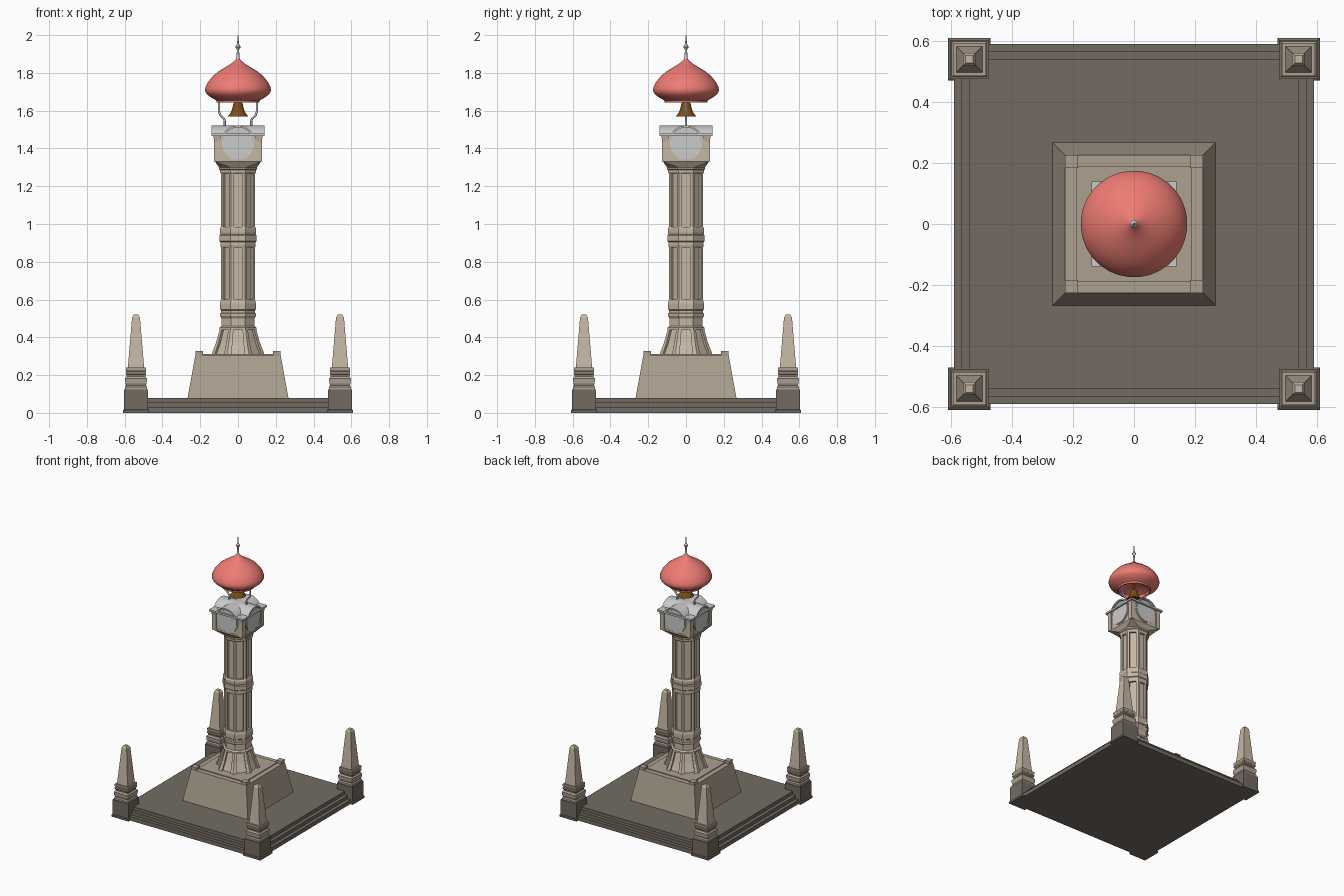
import bpy, bmesh
from math import pi, cos, sin, asin
from mathutils import Vector, Matrix

if "Cube" in bpy.data.objects:
    bpy.data.objects.remove(bpy.data.objects["Cube"])


def material(name, rgb):
    m = bpy.data.materials.new(name)
    m.diffuse_color = (*rgb, 1)
    m.use_nodes = True
    m.node_tree.nodes["Principled BSDF"].inputs["Base Color"].default_value = m.diffuse_color
    return m


DARK = material("dark_stone", (0.17, 0.148, 0.122))
STONE = material("stone", (0.42, 0.355, 0.28))
PALE = material("pale_stone", (0.56, 0.47, 0.37))
RED = material("red_dome", (0.85, 0.2, 0.17))
BRONZE = material("bronze", (0.2, 0.075, 0.01))


def finish(name, bm, mat=None, loc=(0, 0, 0), smooth=False):
    bmesh.ops.remove_doubles(bm, verts=bm.verts, dist=1e-5)
    bmesh.ops.recalc_face_normals(bm, faces=bm.faces)
    me = bpy.data.meshes.new(name)
    bm.to_mesh(me)
    bm.free()
    ob = bpy.data.objects.new(name, me)
    ob.location = loc
    bpy.context.collection.objects.link(ob)
    if mat:
        me.materials.append(mat)
    if smooth:
        bpy.ops.object.select_all(action='DESELECT')
        ob.select_set(True)
        bpy.context.view_layer.objects.active = ob
        bpy.ops.object.shade_smooth_by_angle(angle=pi / 6)
    return ob


def ngon(half, n):
    """Polygon with flat sides on the axes; half = centre to side."""
    r = half / cos(pi / n) if n <= 8 else half
    return [Vector((r * cos((2 * k + 1) * pi / n), r * sin((2 * k + 1) * pi / n), 0)) for k in range(n)]


def fluted(half, depth=0.014, t=0.2):
    """Octagon with a recessed panel in each side."""
    pts, out = ngon(half, 8), []
    for k, v in enumerate(pts):
        w = pts[(k + 1) % 8]
        a, b, inward = v.lerp(w, t), v.lerp(w, 1 - t), -(v + w).normalized() * depth
        out += [v, a, a + inward, b + inward, b]
    return out


def stack(name, profile, section, mat=None, loc=(0, 0, 0), smooth=False):
    """Skin cross-sections along a list of (size, z)."""
    bm = bmesh.new()
    rings = [[bm.verts.new(p + Vector((0, 0, z))) for p in section(h)] for h, z in profile]
    n = len(rings[0])
    for lo, hi in zip(rings, rings[1:]):
        for i in range(n):
            j = (i + 1) % n
            bm.faces.new((lo[i], lo[j], hi[j], hi[i]))
    bm.faces.new(rings[0][::-1])
    bm.faces.new(rings[-1])
    return finish(name, bm, mat, loc, smooth)


def square(h): return ngon(h, 4)
def octagon(h): return ngon(h, 8)
def circle(h): return ngon(max(h, 1e-6), 32)


def prism(name, outline, half, turn, mat=None):
    """Extrude an (x, z) outline along y, then turn about z."""
    bm = bmesh.new()
    f = bm.faces.new([bm.verts.new((x, -half, z)) for x, z in outline])
    g = bmesh.ops.extrude_face_region(bm, geom=[f])["geom"]
    bmesh.ops.translate(bm, vec=(0, 2 * half, 0), verts=[v for v in g if isinstance(v, bmesh.types.BMVert)])
    bmesh.ops.rotate(bm, verts=bm.verts, matrix=Matrix.Rotation(turn, 3, 'Z'))
    return finish(name, bm, mat)


CORNERS = [(x, y) for x in (-1, 1) for y in (-1, 1)]

# Stepped base
stack("stepped_base", [(.59, 0), (.59, .03), (.565, .03), (.565, .055), (.54, .055), (.54, .08)], square, DARK)

# Corner obelisks on moulded plinths
for x, y in CORNERS:
    p = (.54 * x, .54 * y, 0)
    stack("obelisk_plinth", [(.07, 0), (.07, .014), (.064, .018), (.064, .125)], square, DARK, p)
    stack("obelisk_moulding", [(.058, .125), (.058, .138), (.052, .146), (.056, .155), (.058, .182), (.049, .192),
                               (.049, .2), (.054, .206), (.054, .216), (.05, .22), (.054, .226), (.054, .24)],
          square, STONE, p)
    stack("obelisk", [(.043, .24), (.021, .505), (.012, .52)], square, PALE, p)

# Tapered pedestal with corner posts
stack("pedestal", [(.267, .08), (.226, .305)], square, STONE)
stack("pedestal_top", [(.19, .3), (.19, .311)], square, STONE)
for x, y in CORNERS:
    stack("pedestal_post", [(.019, .29), (.019, .318), (.021, .318), (.021, .327)], square, STONE,
          (.205 * x, .205 * y, 0))

# Fluted octagonal column and its bands
stack("column_flare", [(.142, .305), (.117, .37), (.097, .44)], fluted, PALE)
for z0, z1 in ((.59, .885), (.965, 1.275)):
    stack("column_shaft", [(.09, z0), (.09, z1)], fluted, PALE)
stack("lower_band", [(.098, .44), (.098, .452), (.087, .46), (.087, .5), (.095, .512), (.095, .525), (.089, .53),
                     (.089, .542), (.095, .547), (.095, .58), (.09, .6)], octagon, PALE)
stack("middle_band", [(.09, .875), (.093, .885), (.093, .905), (.098, .91), (.098, .94), (.093, .945),
                      (.096, .955), (.096, .975), (.09, .985)], octagon, PALE)
stack("upper_band", [(.09, 1.265), (.095, 1.275), (.095, 1.285), (.1, 1.29), (.1, 1.302)], octagon, PALE)

# Corbel from octagon to square
bm = bmesh.new()
for pts, z in ((octagon(.1), 1.3), (square(.122), 1.33), (square(.122), 1.34)):
    for v in pts:
        bm.verts.new(v + Vector((0, 0, z)))
bmesh.ops.convex_hull(bm, input=bm.verts)
finish("clock_corbel", bm, PALE)

# Clock housing with corner posts
stack("clock_housing", [(.12, 1.335), (.12, 1.47)], square, PALE)
for x, y in CORNERS:
    stack("housing_post", [(.016, 1.33), (.016, 1.44), (.021, 1.468)], square, PALE, (.11 * x, .11 * y, 0))


# Arched cross roof over the four dials
def arch(radius, wing, z):
    a = asin((z - 1.425) / radius)
    arc = [(radius * cos(t), 1.425 + radius * sin(t)) for t in [a + (pi - 2 * a) * i / 12 for i in range(13)]]
    return [(wing, z)] + arc + [(-wing, z)]


for turn in (0, pi / 2):
    prism("roof_vault", arch(.096, .14, 1.479) + arch(.086, .14, 1.466)[::-1], .14, turn)
    prism("dial_gable", arch(.087, .12, 1.467) + [(-.12, 1.44), (.12, 1.44)], .121, turn, PALE)
stack("roof_centre", [(.1, 1.46), (.1, 1.48)], square)

# Clock dials on four sides
for k in range(4):
    bm = bmesh.new()
    for r, d in ((.085, .25), (.079, .256)):
        bmesh.ops.create_cone(bm, cap_ends=True, segments=32, radius1=r, radius2=r, depth=d / 2,
                              matrix=Matrix.Translation((0, 0, d / 4)))
    bmesh.ops.transform(bm, verts=bm.verts, matrix=Matrix.Translation((0, 0, 1.425))
                        @ Matrix.Rotation(k * pi / 2, 4, 'Z') @ Matrix.Rotation(pi / 2, 4, 'X'))
    finish("clock_dial", bm, None, smooth=True)

# Two bent rods carrying the dome
for s in (-1, 1):
    cu = bpy.data.curves.new("dome_support", 'CURVE')
    cu.dimensions, cu.bevel_depth, cu.bevel_resolution, cu.use_fill_caps = '3D', .006, 2, True
    sp = cu.splines.new('POLY')
    path = [(.07, 1.48), (.07, 1.545), (.076, 1.56), (.094, 1.578), (.1, 1.595), (.1, 1.66)]
    sp.points.add(len(path) - 1)
    for pt, (x, z) in zip(sp.points, path):
        pt.co = (s * x, 0, z, 1)
    bpy.context.collection.objects.link(bpy.data.objects.new("dome_support", cu))

# Bell
stack("bell", [(0, 1.585), (.04, 1.58), (.046, 1.568), (.053, 1.568), (.05, 1.576), (.037, 1.592), (.029, 1.615),
               (.025, 1.638), (.016, 1.648), (.008, 1.65), (.008, 1.7), (0, 1.7)], circle, BRONZE, smooth=True)

# Onion dome, hollow underneath
stack("dome", [(0, 1.69), (.06, 1.685), (.104, 1.665), (.106, 1.642), (.114, 1.642), (.116, 1.655), (.14, 1.668),
               (.166, 1.687), (.174, 1.702), (.175, 1.715), (.17, 1.732), (.156, 1.757), (.132, 1.785),
               (.1, 1.81), (.065, 1.832), (.035, 1.85), (.016, 1.866), (.008, 1.876), (0, 1.876)],
      circle, RED, smooth=True)

# Finial
stack("finial", [(0, 1.86), (.013, 1.862), (.008, 1.88), (.006, 1.92), (.007, 1.926), (.013, 1.934), (.013, 1.942),
                 (.007, 1.95), (.005, 1.955), (.002, 1.998), (0, 2.0)], circle, smooth=True)
